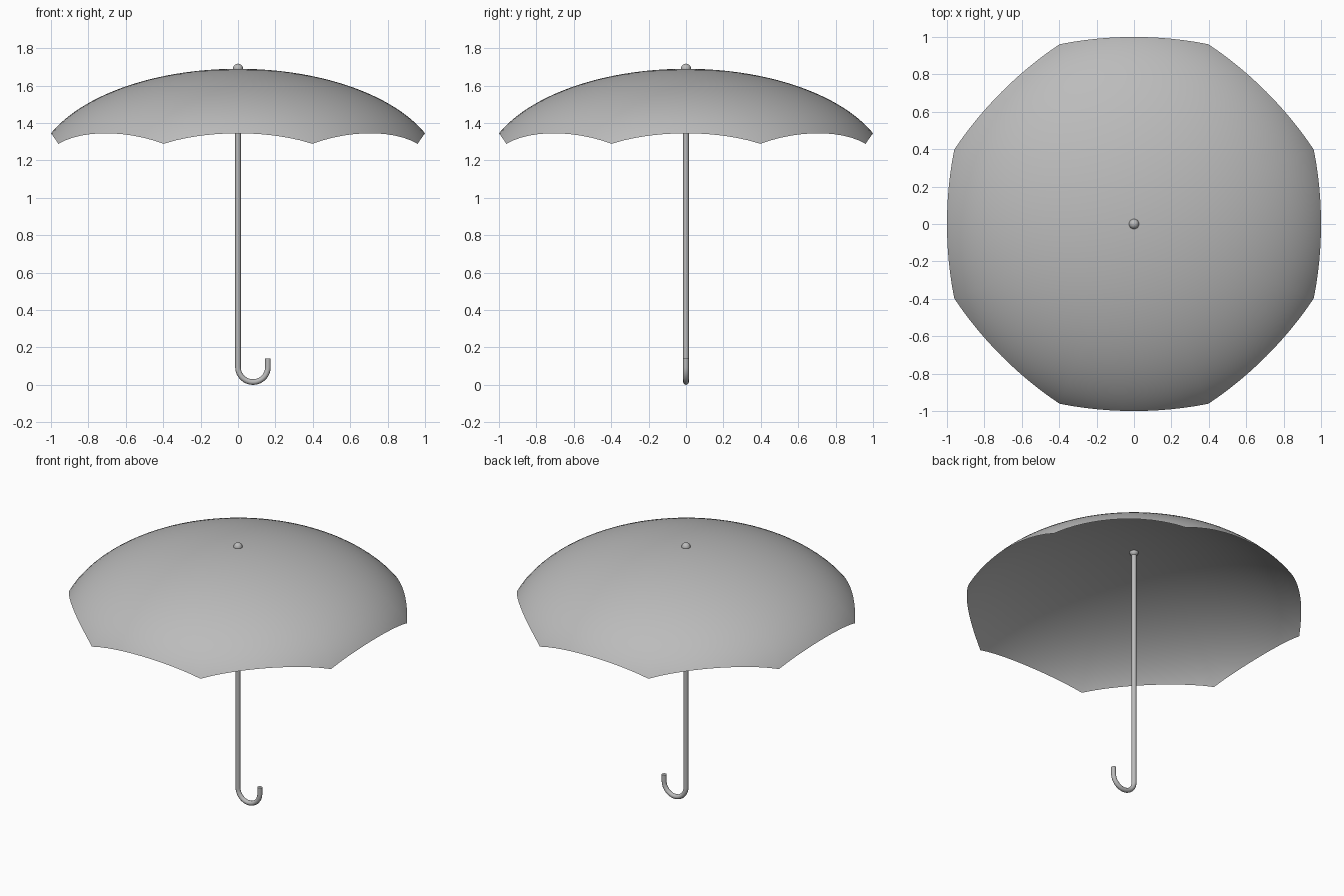
import bpy, bmesh, math

if "Cube" in bpy.data.objects:
    bpy.data.objects.remove(bpy.data.objects["Cube"])

grey = bpy.data.materials.new("plain grey")
grey.use_nodes = True
COLOUR = (0.5, 0.5, 0.5, 1)
grey.diffuse_color = COLOUR
grey.node_tree.nodes["Principled BSDF"].inputs["Base Color"].default_value = COLOUR

TOP, PANELS, STEPS, RINGS = 1.69, 8, 12, 28
SPAN, DEPTH = 1.09, 0.573      # half-axes of the elliptical dome
TUBE, BEND = 0.015, 0.08       # shaft radius and hook radius


def dome_height(r):
    return TOP - DEPTH * (1 - math.sqrt(1 - (r / SPAN) ** 2))


def add_mesh(name, bm):
    mesh = bpy.data.meshes.new(name)
    bm.to_mesh(mesh)
    bm.free()
    mesh.materials.append(grey)
    mesh.shade_smooth()
    obj = bpy.data.objects.new(name, mesh)
    bpy.context.collection.objects.link(obj)
    return obj


# Canopy: thin dome of eight panels, its hem scalloped between the rib tips
bm = bmesh.new()
count = PANELS * STEPS
apex = bm.verts.new((0, 0, TOP))
rings = []
for i in range(1, RINGS + 1):
    ring = []
    for j in range(count):
        t = 2 * (j % STEPS) / STEPS - 1          # -1 and 1 at the rib tips
        angle = 2 * math.pi * (j / count - 0.5 / PANELS)
        r = (1 + 0.04 * t * t) * math.sin(i / RINGS * math.pi / 2)
        ring.append(bm.verts.new((r * math.cos(angle), r * math.sin(angle), dome_height(r))))
    rings.append(ring)
for j in range(count):
    k = (j + 1) % count
    bm.faces.new((apex, rings[0][j], rings[0][k]))
    for inner, outer in zip(rings, rings[1:]):
        bm.faces.new((inner[j], outer[j], outer[k], inner[k]))
add_mesh("canopy", bm)

# Tip: small ball set half into the crown
bm = bmesh.new()
bmesh.ops.create_uvsphere(bm, u_segments=24, v_segments=16, radius=0.027)
add_mesh("tip_ball", bm).location.z = TOP

# Shaft and hooked handle: one round tube along a path
path = [(0, TOP)]
for i in range(25):
    a = math.pi * (1 + i / 24)
    path.append((BEND + BEND * math.cos(a), TUBE + BEND + BEND * math.sin(a)))
path.append((2 * BEND, 0.14))
curve = bpy.data.curves.new("shaft_and_hook", "CURVE")
curve.dimensions = "3D"
curve.bevel_depth = TUBE
curve.bevel_resolution = 4
curve.use_fill_caps = True
spline = curve.splines.new("POLY")
spline.points.add(len(path) - 1)
for point, (x, z) in zip(spline.points, path):
    point.co = (x, 0, z, 1)
spline.use_smooth = True
curve.materials.append(grey)
shaft = bpy.data.objects.new("shaft_and_hook", curve)
bpy.context.collection.objects.link(shaft)

# Turn the tube into a mesh with a crisp cut end
bpy.ops.object.select_all(action="DESELECT")
shaft.select_set(True)
bpy.context.view_layer.objects.active = shaft
bpy.ops.object.convert(target="MESH")
bpy.ops.object.shade_smooth_by_angle(angle=math.radians(40))
